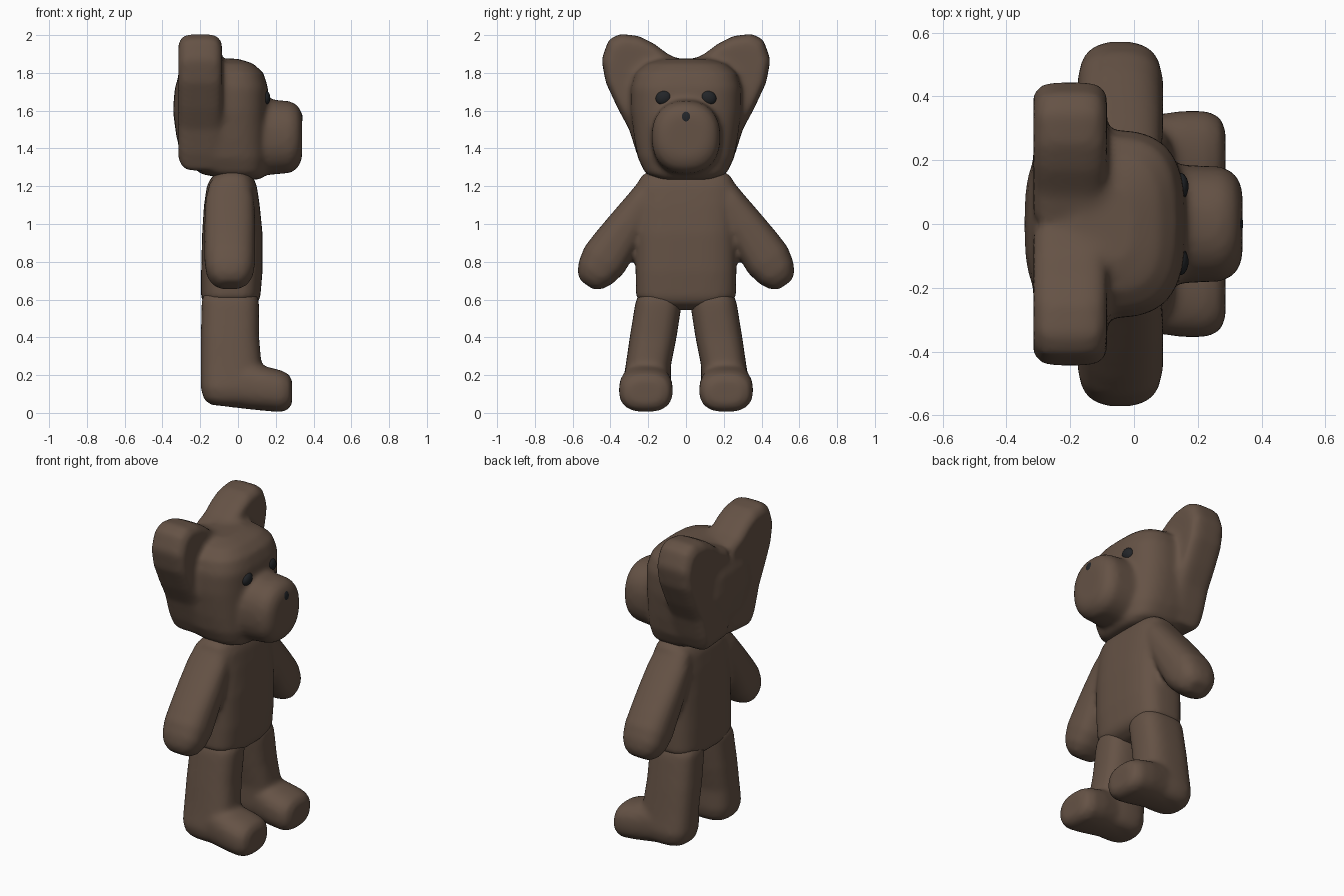
import bpy, bmesh, math
from mathutils import Matrix, Vector

cube = bpy.data.objects.get("Cube")
if cube:
    bpy.data.objects.remove(cube)


def material(name, rgb):
    m = bpy.data.materials.new(name)
    m.use_nodes = True
    m.diffuse_color = (*rgb, 1)
    m.node_tree.nodes["Principled BSDF"].inputs["Base Color"].default_value = (*rgb, 1)
    return m


FUR = material("brown fur", (0.13, 0.085, 0.06))
BLACK = material("glossy black", (0.016, 0.018, 0.021))
SIDES = (1, -1)


def skin(bm, rings):
    """Closed tube through a list of rings of points."""
    loops = [[bm.verts.new(p) for p in ring] for ring in rings]
    n = len(loops[0])
    for a, b in zip(loops, loops[1:]):
        for i in range(n):
            j = (i + 1) % n
            bm.faces.new((a[i], a[j], b[j], b[i]))
    bm.faces.new(loops[0])
    bm.faces.new(loops[-1])


def loft(bm, sections, axis="Z", power=2.6, mat=Matrix()):
    """Sections are (position, a0, a1, b0, b1); a, b are x, y or, along X, y, z."""
    rings = []
    for pos, a0, a1, b0, b1 in sections:
        ring = []
        for k in range(32):
            t = 2 * math.pi * k / 32
            c, s = math.cos(t), math.sin(t)
            a = (a0 + a1) / 2 + (a1 - a0) / 2 * math.copysign(abs(c) ** (2 / power), c)
            b = (b0 + b1) / 2 + (b1 - b0) / 2 * math.copysign(abs(s) ** (2 / power), s)
            ring.append(mat @ Vector((a, b, pos) if axis == "Z" else (pos, a, b)))
        rings.append(ring)
    skin(bm, rings)


def soft_object(name, bm, rounds=10):
    """Fuse the overlapping shapes into one softly blended surface."""
    bmesh.ops.recalc_face_normals(bm, faces=bm.faces)
    me = bpy.data.meshes.new(name)
    bm.to_mesh(me)
    bm.free()
    me.materials.append(FUR)
    ob = bpy.data.objects.new(name, me)
    bpy.context.collection.objects.link(ob)
    fuse = ob.modifiers.new("fuse", "REMESH")
    fuse.mode = "VOXEL"
    fuse.voxel_size = 0.015
    fuse.use_smooth_shade = True
    soften = ob.modifiers.new("soften", "SMOOTH")
    soften.factor = 0.5
    soften.iterations = rounds
    return ob


def mirror(s):
    return Matrix.Diagonal((1, s, 1, 1))


# Head: skull, muzzle and two broad flat ears
bm = bmesh.new()
skull = [(1.235, -0.04, 0.12, 0.13), (1.265, -0.2, 0.145, 0.215), (1.35, -0.28, 0.16, 0.255),
         (1.45, -0.325, 0.16, 0.275), (1.6, -0.345, 0.16, 0.295), (1.72, -0.335, 0.16, 0.295),
         (1.8, -0.31, 0.135, 0.27), (1.85, -0.26, 0.08, 0.21), (1.875, -0.18, 0, 0.12)]
loft(bm, [(z, x0, x1, -y, y) for z, x0, x1, y in skull], power=3)
muzzle = [(0, 0.19, 1.25, 1.68), (0.17, 0.185, 1.26, 1.66), (0.28, 0.18, 1.27, 1.65),
          (0.32, 0.155, 1.3, 1.625), (0.34, 0.11, 1.35, 1.58)]
loft(bm, [(x, -y, y, z0, z1) for x, y, z0, z1 in muzzle], axis="X", power=2.3)
outline = [(0, 1.86), (0.09, 1.895), (0.17, 1.955), (0.25, 1.995), (0.35, 2.007), (0.41, 1.975),
           (0.447, 1.87), (0.425, 1.75), (0.36, 1.61), (0.3, 1.5), (0.26, 1.37), (0.22, 1.28), (0, 1.3)]
for s in SIDES:
    skin(bm, [[(x, s * (0.2 + (y - 0.2) * k), 1.7 + (z - 1.7) * k) for y, z in outline]
              for x, k in ((-0.315, 0.86), (-0.29, 0.97), (-0.25, 1), (-0.15, 1), (-0.11, 0.97), (-0.085, 0.86))])
soft_object("head", bm, 12)

# Torso with both arms
bm = bmesh.new()
torso = [(0.545, -0.1, 0.04, 0.09), (0.575, -0.18, 0.1, 0.2), (0.61, -0.195, 0.118, 0.265),
         (0.75, -0.195, 0.13, 0.267), (0.95, -0.19, 0.13, 0.267), (1.1, -0.18, 0.115, 0.267),
         (1.2, -0.165, 0.1, 0.26), (1.25, -0.14, 0.08, 0.24), (1.28, -0.1, 0.04, 0.2)]
loft(bm, [(z, x0, x1, -y, y) for z, x0, x1, y in torso], power=3.2)
arm = [(0.07, 0.07, 0.05), (0.03, 0.11, 0.08), (-0.08, 0.13, 0.09), (-0.23, 0.135, 0.107),
       (-0.36, 0.135, 0.12), (-0.45, 0.135, 0.125), (-0.53, 0.125, 0.107),
       (-0.58, 0.1, 0.08), (-0.61, 0.06, 0.045)]
for s in SIDES:
    place = mirror(s) @ Matrix.Translation((-0.043, 0.18, 1.18)) @ Matrix.Rotation(0.6, 4, "X")
    loft(bm, [(t, -x, x, -y, y) for t, x, y in arm], mat=place)
soft_object("torso_and_arms", bm, 8)

# Legs with forward pointing feet
leg = [(0.04, -0.14, 0.1, 0.13, 0.29), (0.07, -0.18, 0.11, 0.095, 0.325), (0.13, -0.197, 0.11, 0.08, 0.34),
       (0.25, -0.197, 0.125, 0.08, 0.32), (0.4, -0.197, 0.112, 0.05, 0.298),
       (0.56, -0.193, 0.112, 0.025, 0.272), (0.6, -0.193, 0.11, 0.02, 0.264), (0.66, -0.16, 0.08, 0.04, 0.23)]
foot = [(-0.12, 0.11, 0.31, 0.04, 0.24), (0.05, 0.085, 0.34, 0.02, 0.27), (0.15, 0.07, 0.355, 0.01, 0.245),
        (0.23, 0.07, 0.355, 0.003, 0.225), (0.27, 0.09, 0.335, 0.02, 0.205), (0.287, 0.13, 0.295, 0.05, 0.17)]
for s, side in zip(SIDES, ("left", "right")):
    bm = bmesh.new()
    loft(bm, leg, power=2.8, mat=mirror(s))
    loft(bm, foot, axis="X", power=2.5, mat=mirror(s))
    soft_object(side + "_leg", bm)


# Eyes and nose
def bead(name, loc, size, tilt=0):
    bpy.ops.mesh.primitive_uv_sphere_add(segments=24, ring_count=14, radius=1, location=loc,
                                         rotation=(tilt, 0, 0))
    ob = bpy.context.object
    ob.name = name
    ob.scale = size
    ob.data.materials.append(BLACK)
    bpy.ops.object.shade_smooth()


for s, side in zip(SIDES, ("left", "right")):
    bead(side + "_eye", (0.143, s * 0.118, 1.668), (0.028, 0.044, 0.038), -s * 0.4)
bead("nose", (0.318, 0, 1.56), (0.024, 0.043, 0.043))
